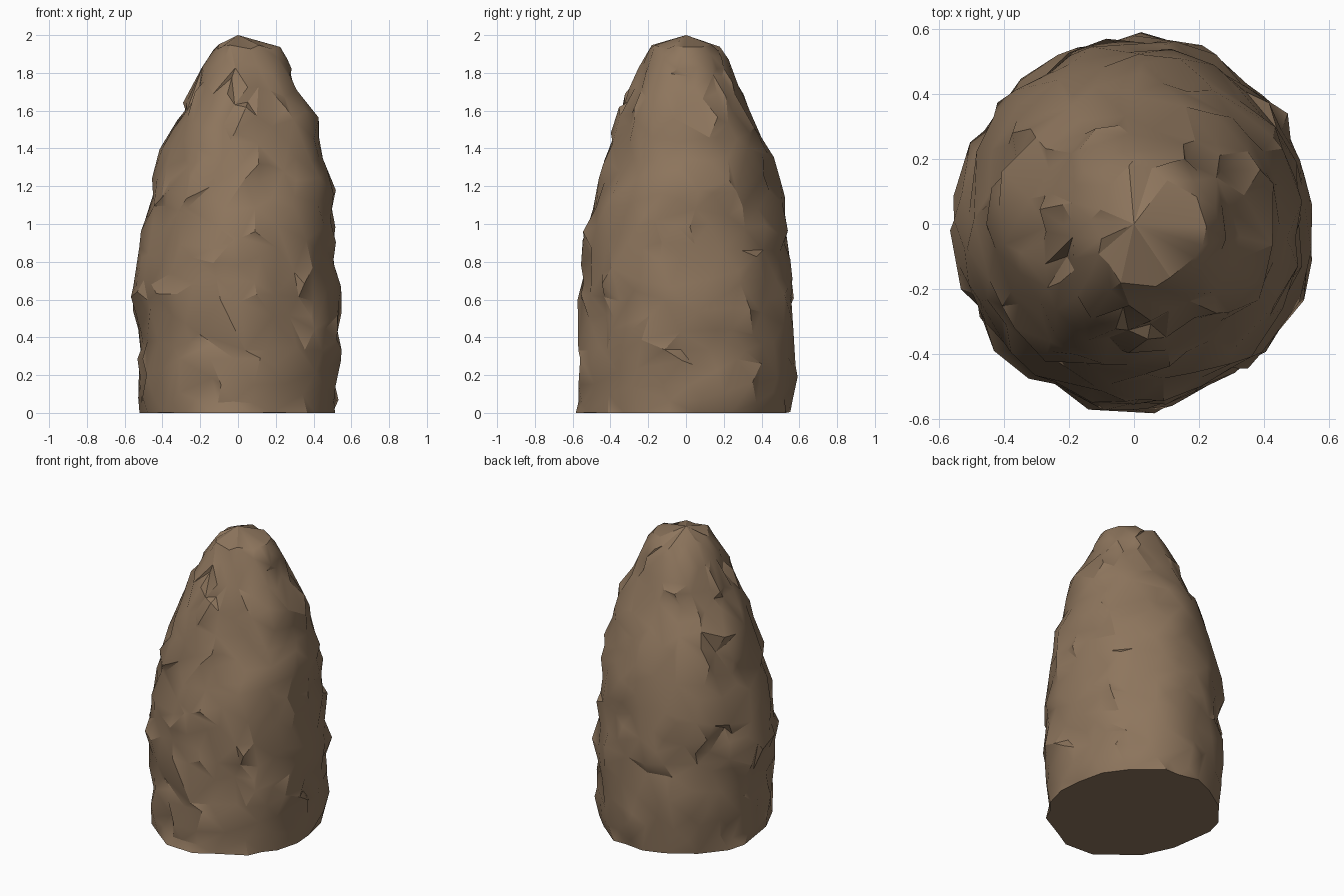
import bpy, bmesh, math, random
from mathutils import Vector, noise

if "Cube" in bpy.data.objects:
    bpy.data.objects.remove(bpy.data.objects["Cube"])

random.seed(7)
SEG = 30

# silhouette: z, right (+x), back (+y), left (-x), front (-y) radii
PROFILE = [
    (0.00, .52, .55, .53, .58), (0.20, .54, .575, .53, .56),
    (0.40, .56, .575, .53, .56), (0.65, .55, .565, .56, .57),
    (0.85, .53, .55, .53, .55), (1.00, .52, .54, .49, .54),
    (1.18, .52, .51, .46, .48), (1.40, .45, .44, .43, .40),
    (1.55, .44, .37, .31, .38), (1.70, .33, .31, .26, .32),
    (1.85, .28, .23, .18, .23), (1.94, .22, .17, .10, .19),
]
# chipped hollows: angle in degrees, z, depth, size
CHIPS = [(298, .50, .05, .13), (300, 1.54, .05, .12), (220, 1.04, .05, .10),
         (0, 1.45, .04, .12), (135, .65, .05, .14), (20, .35, .04, .15),
         (70, 1.2, .04, .12), (190, .5, .03, .12), (160, 1.3, .04, .12)]


def radius(z, a):
    """Blend the four side radii as quarter ellipses."""
    for p, q in zip(PROFILE, PROFILE[1:]):
        if z <= q[0]:
            break
    t = min(1, max(0, (z - p[0]) / (q[0] - p[0])))
    r = [p[i] + (q[i] - p[i]) * t for i in range(1, 5)]
    c, s = math.cos(a), math.sin(a)
    rx = r[0] if c > 0 else r[2]
    ry = r[1] if s > 0 else r[3]
    return 1 / math.hypot(c / rx, s / ry)


def surface(z, a):
    """Rough rock surface point."""
    r = radius(z, a)
    p = Vector((r * math.cos(a), r * math.sin(a), z))
    rough = 0.028 if z < 1.8 else 0.014
    r += rough * noise.noise(p * 4.5) + random.uniform(-.026, .012) * rough / .028
    for deg, cz, depth, size in CHIPS:
        b = math.radians(deg)
        rc = radius(cz, b)
        d = (p - Vector((rc * math.cos(b), rc * math.sin(b), cz))).length
        r -= depth * max(0, 1 - d / size)
    return (r * math.cos(a), r * math.sin(a), z)


# rock body: jittered rings with randomly split quads
bm = bmesh.new()
rings = []
levels = [0, .08, .17, .26, .35, .44, .53, .62, .71, .80, .89, .98, 1.07, 1.16,
          1.25, 1.34, 1.43, 1.51, 1.59, 1.67, 1.75, 1.82, 1.885, 1.94]
for i, z in enumerate(levels):
    ring = []
    for k in range(SEG):
        a = 2 * math.pi * (k + .5 * (i % 2) + random.uniform(-.33, .33)) / SEG
        zz = z + (0 if i == 0 else random.uniform(-.03, .03) * (1 if z < 1.8 else .4))
        ring.append(bm.verts.new(surface(zz, a)))
    rings.append(ring)
for i, (lo, hi) in enumerate(zip(rings, rings[1:])):
    for k in range(SEG):
        n = (k + 1) % SEG
        if i % 2 == 0:
            tris = [(lo[k], lo[n], hi[k]), (lo[n], hi[n], hi[k])]
        else:
            tris = [(lo[k], hi[n], hi[k]), (lo[k], lo[n], hi[n])]
        for t in tris:
            bm.faces.new(t)

# peak and flat underside
tip = bm.verts.new((0, 0, 2.0))
for k in range(SEG):
    bm.faces.new((rings[-1][k], rings[-1][(k + 1) % SEG], tip))
bm.faces.new(rings[0][::-1])
bmesh.ops.recalc_face_normals(bm, faces=bm.faces)

mesh = bpy.data.meshes.new("rock")
bm.to_mesh(mesh)
bm.free()
rock = bpy.data.objects.new("rock", mesh)
bpy.context.collection.objects.link(rock)

# brown stone
stone = bpy.data.materials.new("brown stone")
stone.diffuse_color = (0.27, 0.18, 0.11, 1)
stone.use_nodes = True
stone.node_tree.nodes["Principled BSDF"].inputs["Base Color"].default_value = stone.diffuse_color
mesh.materials.append(stone)

# merge nearly flat facets into larger chipped planes
dec = rock.modifiers.new("facets", 'DECIMATE')
dec.ratio = 0.62

bpy.context.view_layer.objects.active = rock
rock.select_set(True)
bpy.ops.object.modifier_apply(modifier="facets")
bpy.ops.object.shade_smooth_by_angle(angle=math.radians(30))
